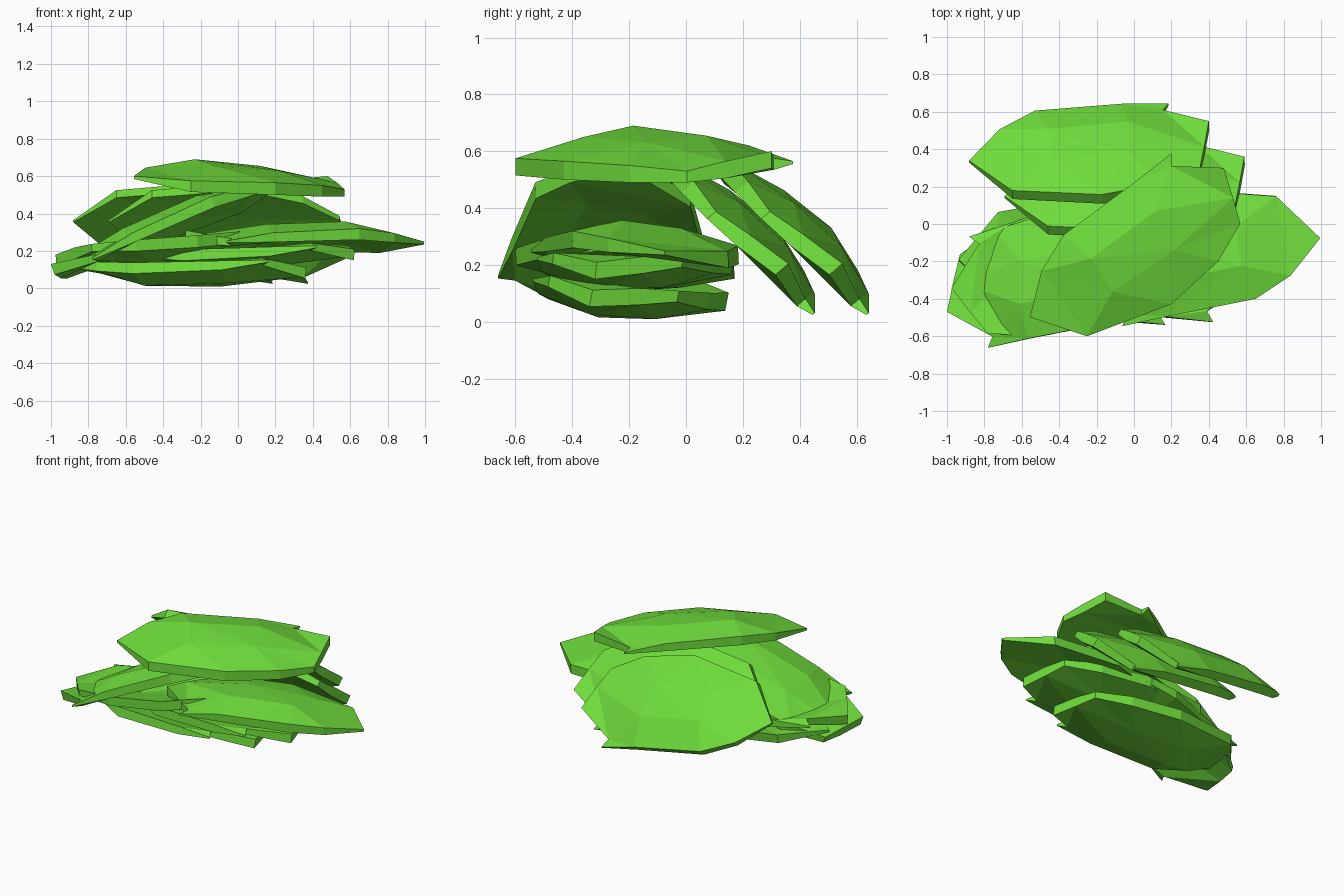
import bpy, bmesh
from math import radians
from mathutils import Matrix, Vector
from mathutils.geometry import delaunay_2d_cdt

if "Cube" in bpy.data.objects:
    bpy.data.objects.remove(bpy.data.objects["Cube"])

green = bpy.data.materials.new("leaf_green")
green.diffuse_color = (0.16, 0.72, 0.045, 1)
green.use_nodes = True
green.node_tree.nodes["Principled BSDF"].inputs["Base Color"].default_value = green.diffuse_color

# Leaf outline from the stem corner: along vein, across, height, thickness
RIM = [(0, 0, 0, .06), (.04, .163, -.035, .06), (.077, .30, -.07, .04),
       (.283, .413, -.05, .06), (.616, .48, -.035, .065), (1.09, .395, -.025, .06),
       (1.30, .15, 0, .015), (1.12, -.03, .045, .05), (.92, -.134, .065, .06),
       (.45, -.18, .02, .05), (.20, -.21, -.035, .01), (.235, -.153, -.025, .04)]
# Raised points along the vein and on the broad half
INNER = [(.43, .01, .055, .07), (.86, .05, .09, .08), (.45, .24, .03, .08),
         (.85, .26, .05, .08)]


def leaf(name, base, heading, pitch=0, roll=0):
    pts = RIM + INNER
    n = len(RIM)
    flat = [Vector(p[:2]) for p in pts]
    rim_edges = [(i, (i + 1) % n) for i in range(n)]
    tris = delaunay_2d_cdt(flat, rim_edges, [list(range(n))], 1, 1e-6)[2]
    bm = bmesh.new()
    top = [bm.verts.new((u, v, w)) for u, v, w, t in pts]
    low = [bm.verts.new((u, v, w - t)) for u, v, w, t in pts]
    for tri in tris:
        bm.faces.new([top[i] for i in tri])
        bm.faces.new([low[i] for i in reversed(tri)])
    for a, b in rim_edges:
        bm.faces.new((top[a], low[a], low[b], top[b]))
    bmesh.ops.recalc_face_normals(bm, faces=bm.faces)
    turn = (Matrix.Rotation(radians(heading), 4, 'Z')
            @ Matrix.Rotation(radians(-pitch), 4, 'Y')
            @ Matrix.Rotation(radians(roll), 4, 'X'))
    bm.transform(Matrix.Translation(base) @ turn)
    mesh = bpy.data.meshes.new(name)
    bm.to_mesh(mesh)
    bm.free()
    mesh.materials.append(green)
    ob = bpy.data.objects.new(name, mesh)
    bpy.context.collection.objects.link(ob)


# Top leaf lying flat
leaf("top_leaf", (.48, .30, .60), 211)
# Two steep leaves leaning at the back
leaf("back_outer_leaf", (.40, .55, .205), 185, 2, 49)
leaf("back_inner_leaf", (.59, .36, .205), 185, 2, 49)
# Leaf rising from the left, with an upside-down leaf under it
leaf("left_leaf", (-1.0, -.47, .13), 5, 19)
leaf("left_under_leaf", (-.97, -.34, .12), 25, 6, 180)
# Right leaf
leaf("right_leaf", (-.28, -.36, .31), 6, -3, 3)
# Two upside-down leaves at the bottom
leaf("lower_leaf", (.62, -.32, .15), 180, 3, 186)
leaf("bottom_leaf", (.36, -.34, .053), 180, 4, 191)
